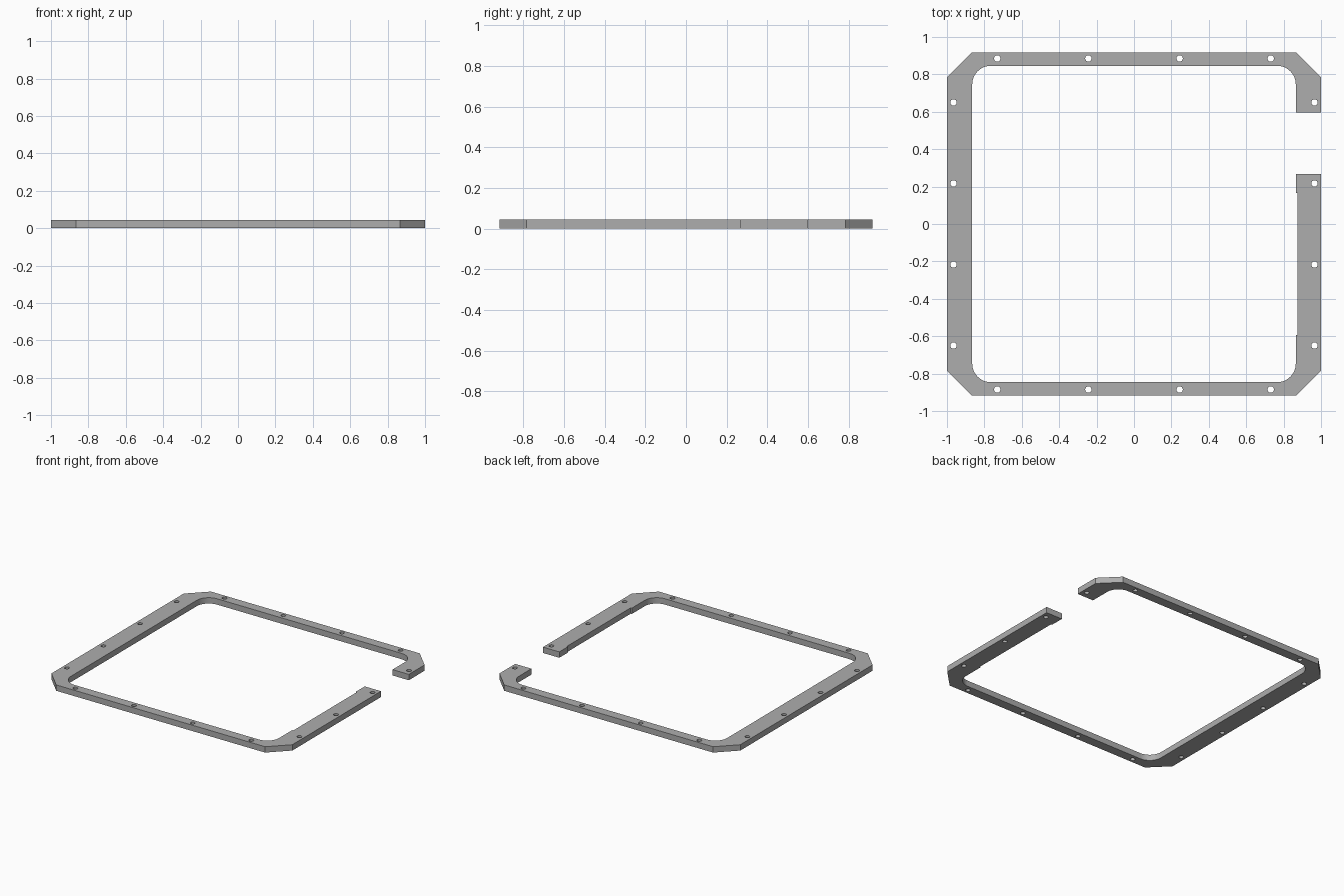
import bpy, bmesh
from math import sin, cos, pi, radians
from mathutils import Vector

if "Cube" in bpy.data.objects:
    bpy.data.objects.remove(bpy.data.objects["Cube"])

W, D, H = 1.0, 0.917, 0.044        # outer half width, half depth, thickness
CH = 0.133                         # outer corner chamfer
IX, IY, R = 0.865, 0.846, 0.1      # inner half sizes and corner radius
GAP_LO, GAP_HI = 0.267, 0.597      # opening in the left side
NX, N_LO, N_HI = 0.874, -0.593, 0.165  # shallow relief on the inner edge
HOLE_R = 0.017

metal = bpy.data.materials.new("Plain Grey")
metal.use_nodes = True
grey = (0.42, 0.42, 0.42, 1)
metal.diffuse_color = grey
metal.node_tree.nodes["Principled BSDF"].inputs["Base Color"].default_value = grey


def arc(cx, cy, r, a0, a1, n):
    steps = [radians(a0 + (a1 - a0) * i / n) for i in range(n + 1)]
    return [(cx + r * cos(a), cy + r * sin(a)) for a in steps]


# Outer outline, running from the upper end of the gap round to the lower end
outline = [(W, GAP_HI), (W, D - CH), (W - CH, D), (CH - W, D), (-W, D - CH),
           (-W, CH - D), (CH - W, -D), (W - CH, -D), (W, CH - D), (W, GAP_LO)]
# Inner outline back again, with the relief and rounded corners
outline += [(IX, GAP_LO), (IX, N_HI), (NX, N_HI), (NX, N_LO), (IX, N_LO)]
for sx, sy, a in ((1, -1, 0), (-1, -1, -90), (-1, 1, -180), (1, 1, -270)):
    outline += arc(sx * (IX - R), sy * (IY - R), R, a, a - 90, 12)
outline.append((IX, GAP_HI))

# Screw hole centres
holes = [(x, s * 0.885) for x in (-0.731, -0.244, 0.244, 0.731) for s in (-1, 1)]
holes += [(s * 0.965, y) for y in (-0.65, -0.217, 0.217, 0.65) for s in (-1, 1)]

bm = bmesh.new()


def add_loop(points):
    verts = [bm.verts.new((x, y, 0)) for x, y in points]
    for a, b in zip(verts, verts[1:] + verts[:1]):
        bm.edges.new((a, b))


add_loop(outline)
for x, y in holes:
    add_loop(arc(x, y, HOLE_R, 0, 360, 24)[:-1])

# Fill the flat plate around the holes and raise it to thickness
bmesh.ops.triangle_fill(bm, use_beauty=True, edges=bm.edges[:], normal=(0, 0, 1))
raised = bmesh.ops.extrude_face_region(bm, geom=bm.faces[:], use_keep_orig=True)
bmesh.ops.translate(bm, vec=Vector((0, 0, H)),
                    verts=[g for g in raised["geom"] if isinstance(g, bmesh.types.BMVert)])
bmesh.ops.recalc_face_normals(bm, faces=bm.faces[:])

mesh = bpy.data.meshes.new("gasket_frame")
bm.to_mesh(mesh)
bm.free()
mesh.materials.append(metal)
frame = bpy.data.objects.new("gasket_frame", mesh)
bpy.context.collection.objects.link(frame)
bpy.ops.object.select_all(action="DESELECT")
frame.select_set(True)
bpy.context.view_layer.objects.active = frame
bpy.ops.object.shade_smooth_by_angle(angle=radians(30))
